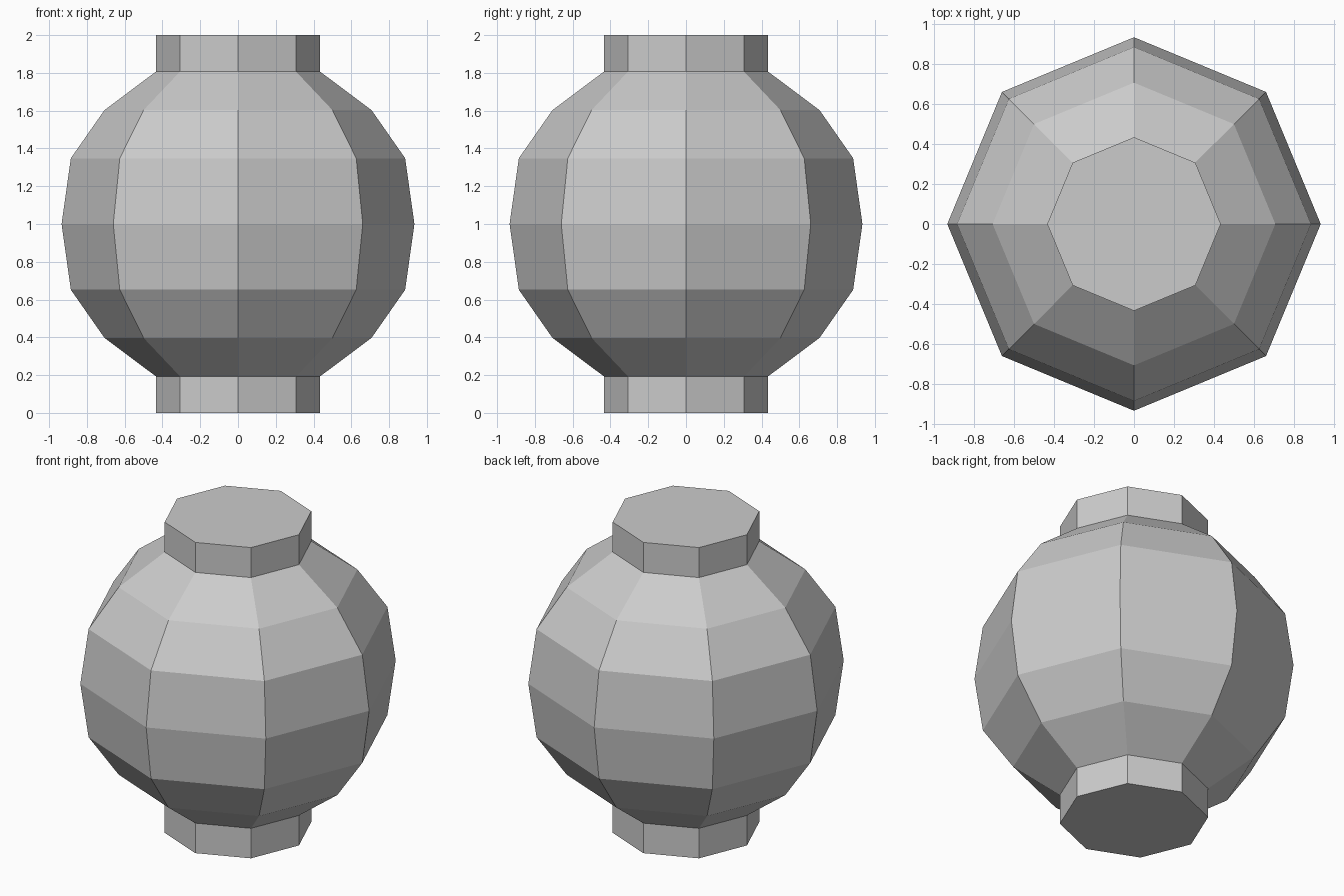
import bpy
import bmesh
from math import cos, sin, tau

SIDES = 8

cube = bpy.data.objects.get("Cube")
if cube:
    bpy.data.objects.remove(cube, do_unlink=True)

grey = bpy.data.materials.new("light_grey")
grey.use_nodes = True
colour = (0.6, 0.6, 0.6, 1)
grey.diffuse_color = colour
grey.node_tree.nodes["Principled BSDF"].inputs["Base Color"].default_value = colour


def lathe(name, profile, cap_bottom=False, cap_top=False):
    """Turn a (radius, height) profile into a flat-faced eight-sided part."""
    bm = bmesh.new()
    rings = [[bm.verts.new((r * cos(tau * i / SIDES), r * sin(tau * i / SIDES), z))
              for i in range(SIDES)] for r, z in profile]
    for low, high in zip(rings, rings[1:]):
        for i in range(SIDES):
            j = (i + 1) % SIDES
            bm.faces.new((low[i], low[j], high[j], high[i]))
    if cap_bottom:
        bm.faces.new(rings[0][::-1])
    if cap_top:
        bm.faces.new(rings[-1])
    mesh = bpy.data.meshes.new(name)
    bm.to_mesh(mesh)
    bm.free()
    mesh.materials.append(grey)
    obj = bpy.data.objects.new(name, mesh)
    bpy.context.collection.objects.link(obj)
    return obj


# Round body: lower half of the profile mirrored about mid height
lower = [(0.434, 0.193), (0.707, 0.397), (0.885, 0.652)]
upper = [(r, 2 - z) for r, z in reversed(lower)]
lathe("body", lower + [(0.934, 1.0)] + upper)

# Straight collars closing the body below and above
neck, height = lower[0]
lathe("bottom_collar", [(neck, 0), (neck, height)], cap_bottom=True)
lathe("top_collar", [(neck, 2 - height), (neck, 2)], cap_top=True)
